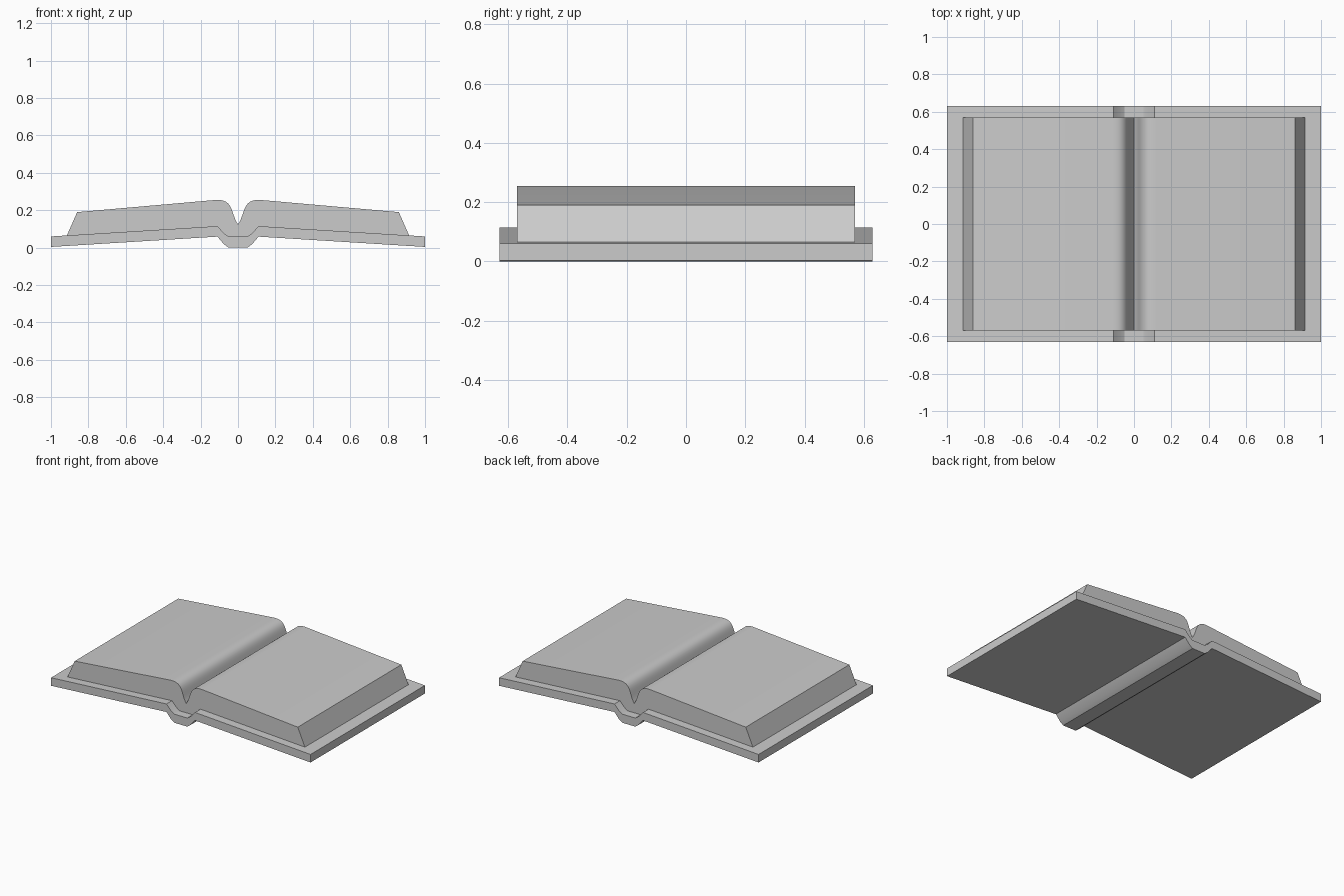
import bpy, bmesh, math
from mathutils import Vector
from mathutils.geometry import interpolate_bezier

if "Cube" in bpy.data.objects:
    bpy.data.objects.remove(bpy.data.objects["Cube"])


def extrude_profile(name, points, half_depth):
    """Closed XZ profile extruded along y, centred on y = 0."""
    bm = bmesh.new()
    face = bm.faces.new([bm.verts.new((x, -half_depth, z)) for x, z in points])
    new = bmesh.ops.extrude_face_region(bm, geom=[face], use_keep_orig=True)["geom"]
    moved = [v for v in new if isinstance(v, bmesh.types.BMVert)]
    bmesh.ops.translate(bm, verts=moved, vec=(0, 2 * half_depth, 0))
    bmesh.ops.recalc_face_normals(bm, faces=bm.faces)
    mesh = bpy.data.meshes.new(name)
    bm.to_mesh(mesh)
    bm.free()
    obj = bpy.data.objects.new(name, mesh)
    bpy.context.collection.objects.link(obj)
    bpy.ops.object.select_all(action='DESELECT')
    obj.select_set(True)
    bpy.context.view_layer.objects.active = obj
    bpy.ops.object.shade_smooth_by_angle(angle=math.radians(30))
    return obj


def mirror(points):
    """Left-hand copy of a right-hand run, in reverse order."""
    return [(-x, z) for x, z in reversed(points) if x > 1e-6]


# Cover: two sloping boards joined by a sunken spine
cover_bottom = [(0.05, 0), (0.075, 0.018), (0.11, 0.059), (1, 0.004)]
cover_top = [(1, 0.06), (0.11, 0.115), (0.075, 0.077), (0.05, 0.06)]
half_cover = cover_bottom + cover_top
extrude_profile("cover", half_cover + mirror(half_cover), 0.63)

# Pages: slanted fore-edges, tops rolling down into the centre gutter
roll = interpolate_bezier(Vector((0.12, 0.255, 0)), Vector((0.02, 0.262, 0)),
                          Vector((0.04, 0.18, 0)), Vector((0, 0.125, 0)), 13)
half_pages = [(0.05, 0.06), (0.075, 0.077), (0.11, 0.115), (0.915, 0.065), (0.86, 0.19)]
half_pages += [(p.x, p.y) for p in roll]
extrude_profile("pages", half_pages + mirror(half_pages), 0.57)
